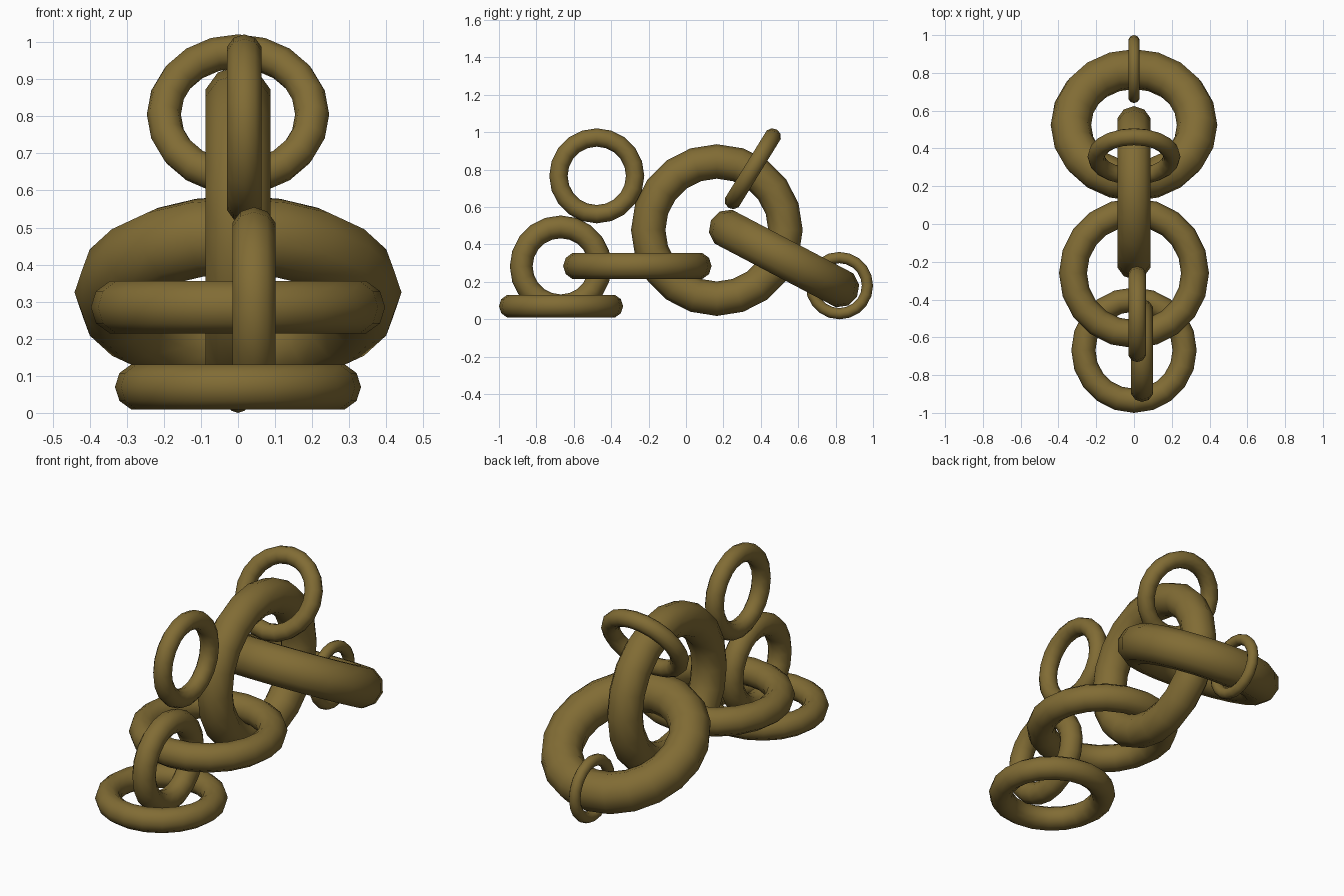
import bpy
from math import radians

if "Cube" in bpy.data.objects:
    bpy.data.objects.remove(bpy.data.objects["Cube"])

mat = bpy.data.materials.new("bronze")
mat.diffuse_color = (0.22, 0.15, 0.035, 1)
mat.use_nodes = True
mat.node_tree.nodes["Principled BSDF"].inputs["Base Color"].default_value = mat.diffuse_color


def ring(name, loc, major, minor, rot=(0, 0, 0)):
    bpy.ops.mesh.primitive_torus_add(
        location=loc, rotation=[radians(a) for a in rot],
        major_radius=major, minor_radius=minor,
        major_segments=20, minor_segments=10)
    ob = bpy.context.object
    ob.name = name
    ob.data.materials.append(mat)
    bpy.ops.object.shade_smooth()
    return ob


UPRIGHT = (0, 90, 0)

# Front end of the chain: flat link, upright link, flat link
ring("front_flat_link", (0, -0.668, 0.07), 0.268, 0.064)
ring("front_upright_link", (0.043, -0.67, 0.283), 0.211, 0.061, UPRIGHT)
ring("middle_flat_link", (0, -0.26, 0.285), 0.323, 0.074)

# Large central link and the tilted link through it
ring("large_upright_link", (0, 0.165, 0.477), 0.367, 0.092, UPRIGHT)
ring("rear_tilted_link", (0, 0.524, 0.325), 0.334, 0.107, (-27.7, 0, 0))

# Small links
ring("rear_small_link", (0, 0.82, 0.18), 0.15, 0.03, UPRIGHT)
ring("top_tilted_link", (0, 0.357, 0.805), 0.2, 0.046, (58.3, 0, 0))
ring("top_upright_link", (0.017, -0.477, 0.767), 0.205, 0.049, UPRIGHT)
